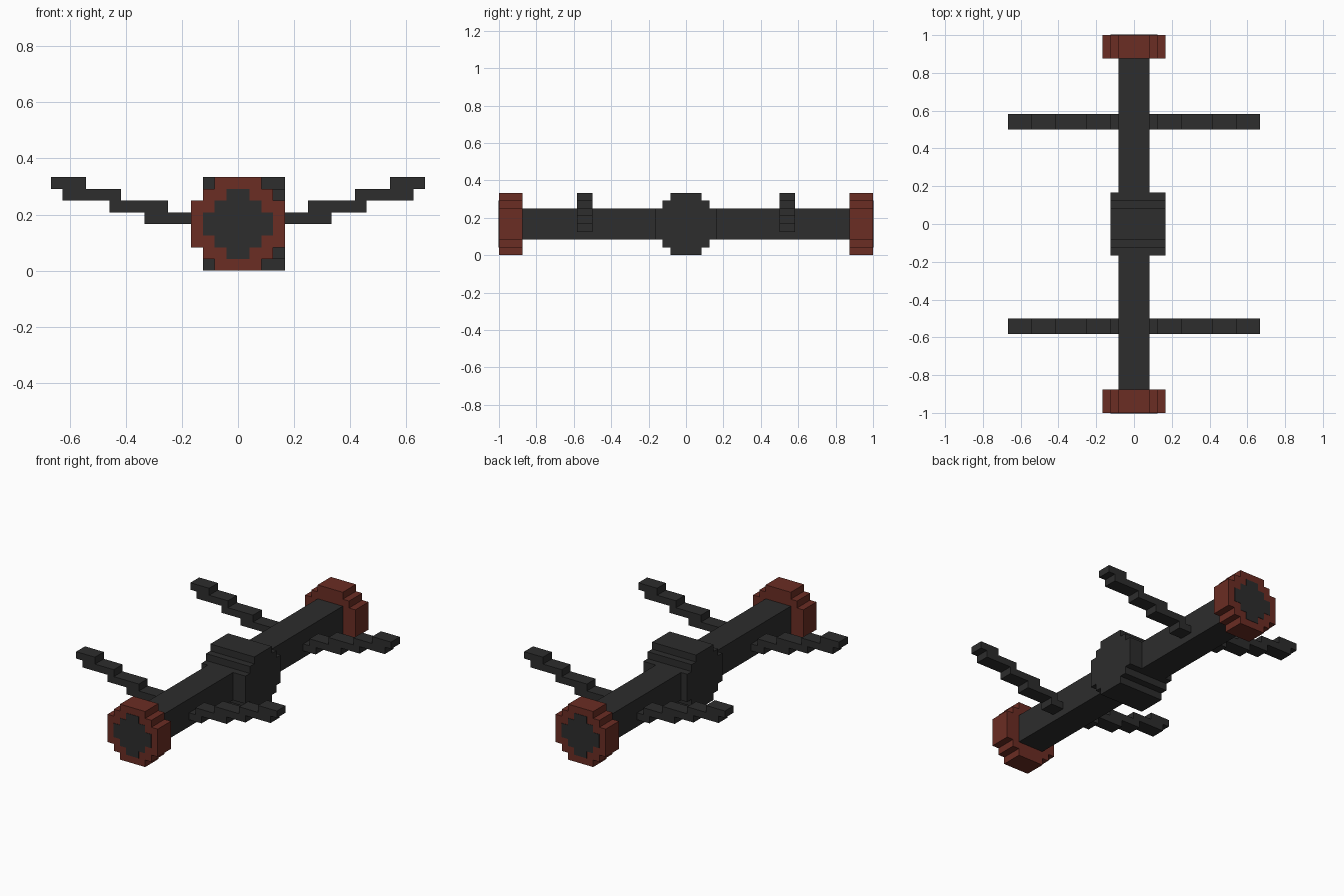
import bpy
import bmesh

cube = bpy.data.objects.get("Cube")
if cube:
    bpy.data.objects.remove(cube, do_unlink=True)

U = 1 / 24  # one block of the grid


def material(name, color):
    mat = bpy.data.materials.new(name)
    mat.use_nodes = True
    mat.diffuse_color = color
    bsdf = mat.node_tree.nodes["Principled BSDF"]
    bsdf.inputs["Base Color"].default_value = color
    bsdf.inputs["Roughness"].default_value = 0.8
    return mat


charcoal = material("charcoal", (0.026, 0.026, 0.026, 1))
rust = material("rust red", (0.147, 0.026, 0.017, 1))


def stepped_prism(name, rows, base, axis, lo, hi, mat):
    """Stack one-block rows (start, end) into an outline and extrude it along an axis."""
    right, left = [], []
    for i, (a, b) in enumerate(rows):
        z = base + i
        right += [(b, z), (b, z + 1)]
        left += [(a, z), (a, z + 1)]
    outline = list(dict.fromkeys(right + left[::-1]))

    def place(p, depth):
        co = (p[0], depth, p[1]) if axis == "y" else (depth, p[0], p[1])
        return [c * U for c in co]

    bm = bmesh.new()
    near = [bm.verts.new(place(p, lo)) for p in outline]
    far = [bm.verts.new(place(p, hi)) for p in outline]
    bm.faces.new(near)
    bm.faces.new(far[::-1])
    for i in range(len(outline)):
        j = (i + 1) % len(outline)
        bm.faces.new((near[j], near[i], far[i], far[j]))
    bmesh.ops.dissolve_limit(bm, angle_limit=0.01, verts=bm.verts, edges=bm.edges)
    bmesh.ops.recalc_face_normals(bm, faces=bm.faces)
    mesh = bpy.data.meshes.new(name)
    bm.to_mesh(mesh)
    bm.free()
    mesh.materials.append(mat)
    obj = bpy.data.objects.new(name, mesh)
    bpy.context.collection.objects.link(obj)
    return obj


def disc(*half_widths):
    return [(-w, w) for w in half_widths]


ROUND = disc(2, 3, 4, 4, 4, 4, 3, 2)
CORE = disc(1, 2, 3, 3, 2, 1)
ARM = [(1, 4), (3, 8), (6, 11), (10, 15), (13, 16)]

# Long central beam and the rounded hub across its middle
stepped_prism("beam", disc(2, 2, 2, 2), 2, "y", -22, 22, charcoal)
stepped_prism("hub", ROUND, 0, "x", -3, 4, charcoal)

for side, end in (("front", -1), ("back", 1)):
    # End cap with a dark plate on its outer face
    lo, hi = sorted((end * 21, end * 24))
    stepped_prism(side + "_end_cap", ROUND, 0, "y", lo, hi, rust)
    lo, hi = sorted((end * 23.95, end * 24.05))
    stepped_prism(side + "_cap_plate", CORE, 1, "y", lo, hi, charcoal)

    # Pair of stepped arms rising outward
    lo, hi = sorted((end * 12, end * 14))
    stepped_prism(side + "_left_arm", ARM, 3, "y", lo, hi, charcoal)
    mirrored = [(-b, -a) for a, b in ARM]
    stepped_prism(side + "_right_arm", mirrored, 3, "y", lo, hi, charcoal)
